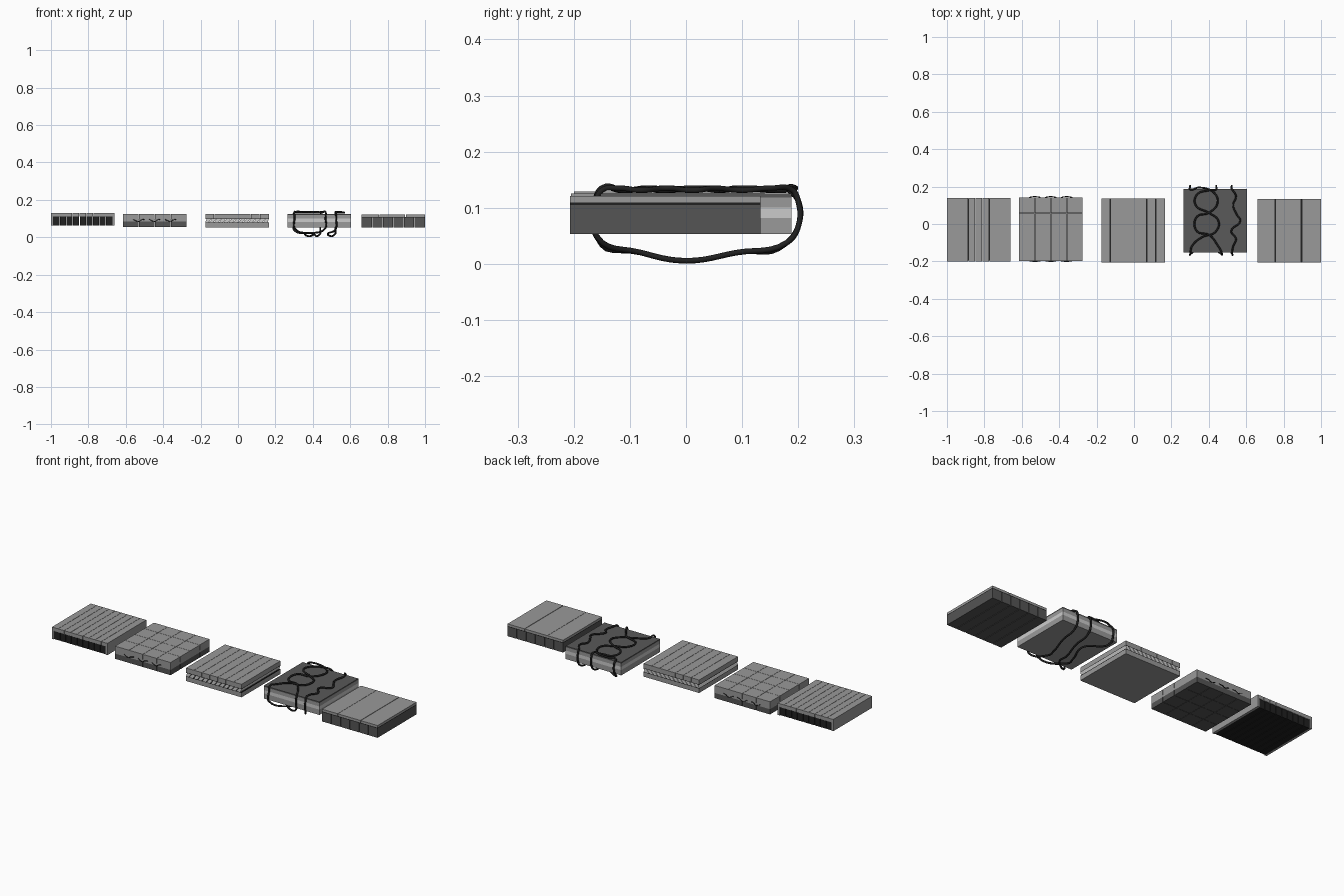
import bpy, bmesh, math
from mathutils import Vector

if "Cube" in bpy.data.objects:
    bpy.data.objects.remove(bpy.data.objects["Cube"])


def material(name, v):
    m = bpy.data.materials.new(name)
    m.diffuse_color = (v, v, v, 1)
    m.use_nodes = True
    m.node_tree.nodes["Principled BSDF"].inputs["Base Color"].default_value = m.diffuse_color
    return m


MID = material("mid_grey", 0.32)
LIGHT = material("light_grey", 0.6)
SLATE = material("slate", 0.1)
DARK = material("dark_grey", 0.09)
BLACK = material("black", 0.015)
S = 0.34  # panel side


def prisms(name, sections, y0, y1, mat):
    """One object made of x-z quads extruded along y."""
    bm = bmesh.new()
    for sec in sections:
        a = [bm.verts.new((x, y0, z)) for x, z in sec]
        b = [bm.verts.new((x, y1, z)) for x, z in sec]
        bm.faces.new(a)
        bm.faces.new(b[::-1])
        for i in range(len(a)):
            j = (i + 1) % len(a)
            bm.faces.new((a[j], a[i], b[i], b[j]))
    bmesh.ops.recalc_face_normals(bm, faces=bm.faces[:])
    me = bpy.data.meshes.new(name)
    bm.to_mesh(me)
    bm.free()
    ob = bpy.data.objects.new(name, me)
    bpy.context.collection.objects.link(ob)
    me.materials.append(mat)
    return ob


def rect(x0, x1, z0, z1):
    return [(x0, z0), (x1, z0), (x1, z1), (x0, z1)]


def slats(name, x0, x1, y0, y1, z0, z1, n, mat, gap=0.0015, skew=0.0):
    """Row of n boards with fine joints, optionally leaning over."""
    w = (x1 - x0) / n
    secs = []
    for i in range(n):
        a, b = x0 + i * w, x0 + (i + 1) * w
        a += gap / 2 if i else 0
        b -= gap / 2 if i < n - 1 else 0
        sec = rect(a, b, z0, z1)
        if skew:
            sec = [(min(max(x + (skew if z == z1 else -skew), x0), x1), z) for x, z in sec]
        secs.append(sec)
    return prisms(name, secs, y0, y1, mat)


def cord(name, pts, r, mat, cyclic=False):
    cu = bpy.data.curves.new(name, 'CURVE')
    cu.dimensions = '3D'
    cu.bevel_depth = r
    cu.bevel_resolution = 2
    cu.resolution_u = 6
    cu.use_fill_caps = True
    sp = cu.splines.new('BEZIER')
    sp.bezier_points.add(len(pts) - 1)
    for p, c in zip(sp.bezier_points, pts):
        p.co = Vector(c)
        p.handle_left_type = p.handle_right_type = 'AUTO'
    sp.use_cyclic_u = cyclic
    cu.materials.append(mat)
    ob = bpy.data.objects.new(name, cu)
    bpy.context.collection.objects.link(ob)


# Panel 1: boarded cover with side walls around black slats
x, y = -1.0, -0.2
slats("cover_boards", x, x + S, y, y + S, 0.11, 0.129, 9, MID)
prisms("cover_walls", [rect(x, x + 0.012, 0.064, 0.11),
                       rect(x + S - 0.012, x + S, 0.064, 0.11)], y, y + S, MID)
slats("black_core_slats", x + 0.012, x + S - 0.012, y + 0.004, y + S - 0.004,
      0.064, 0.11, 9, BLACK, 0.003)

# Panel 2: block grid over a dark grid, laced with cords
x, y = -0.615, -0.197
w = S / 4
for j in range(4):
    ya, yb = y + j * w + 0.0007 * (j > 0), y + (j + 1) * w - 0.0007 * (j < 3)
    slats("top_block_row", x, x + S, ya, yb, 0.096, 0.125, 4, MID)
    slats("bottom_block_row", x, x + S, ya, yb, 0.055, 0.084, 4, DARK)
prisms("middle_sheet", [rect(x, x + S, 0.084, 0.096)], y, y + S, MID)
for i in range(1, 4):
    cx = x + i * w
    for s, ye in ((-1, y), (1, y + S)):
        cord("lacing_loop", [(cx - 0.03, ye, 0.095), (cx - 0.012, ye + s * 0.003, 0.087),
                             (cx, ye + s * 0.004, 0.085), (cx + 0.012, ye + s * 0.003, 0.092),
                             (cx + 0.03, ye, 0.096)], 0.002, BLACK)

# Panel 3: two skins with a core of leaning strips
x, y = -0.175, -0.205
slats("upper_skin_boards", x, x + S, y, y + S, 0.101, 0.125, 7, MID)
prisms("lower_skin", [rect(x, x + S, 0.053, 0.077)], y, y + S, MID)
prisms("core_faces", [rect(x, x + S, 0.098, 0.101), rect(x, x + S, 0.077, 0.08)],
       y, y + S, BLACK)
slats("leaning_core_strips", x, x + S, y, y + S, 0.08, 0.098, 13, LIGHT, 0.004, 0.007)

# Panel 4: layered slab with loose cords wrapped around it
x, y = 0.265, -0.152
for nm, z0, z1, m in (("slab_base", 0.053, 0.075, MID), ("slab_core_low", 0.075, 0.082, MID),
                      ("slab_core", 0.082, 0.1, LIGHT), ("slab_upper", 0.1, 0.118, MID),
                      ("slab_top", 0.118, 0.125, SLATE)):
    prisms(nm, [rect(x, x + S, z0, z1)], y, y + S, m)


def wrap(top, low_x):
    """Closed loop: winding run on top, down the back, slack run below."""
    n = len(top)
    pts = [(a, b, 0.131 + 0.004 * (i % 2)) for i, (a, b) in enumerate(top)]
    fx, bx = top[-1][0], top[0][0]
    pts += [(fx, -0.162, 0.1), (fx, -0.16, 0.05), (low_x - 0.02, -0.08, 0.02),
            (low_x, 0, 0.0055), (low_x + 0.02, 0.09, 0.02),
            (bx, 0.18, 0.038), (bx, 0.201, 0.07), (bx, 0.199, 0.115)]
    cord("loose_cord", pts, 0.005, BLACK, True)


wrap([(.44, .185), (.40, .18), (.335, .155), (.33, .10), (.40, .06), (.452, .015),
      (.435, -.043), (.365, -.07), (.31, -.118), (.302, -.15)], 0.42)
wrap([(.30, .185), (.35, .195), (.43, .165), (.446, .11), (.40, .06), (.335, .037),
      (.335, -.037), (.404, -.06), (.446, -.112), (.468, -.15)], 0.38)
wrap([(.522, .19), (.545, .15), (.53, .10), (.55, .05), (.568, .016),
      (.52, -.037), (.545, -.08), (.53, -.12), (.525, -.15)], 0.5)

# Panel 5: wide cover boards on a dark slatted base
x, y = 0.66, -0.207
prisms("wide_cover_boards", [rect(x, x + 0.095, 0.109, 0.121), rect(x + 0.0965, x + 0.234, 0.109, 0.121),
                             rect(x + 0.237, x + S, 0.109, 0.121)], y, y + S, MID)
prisms("underlay", [rect(x, x + S, 0.105, 0.109)], y, y + S, BLACK)
slats("base_slats", x, x + S, y, y + S, 0.053, 0.105, 6, DARK, 0.003)
